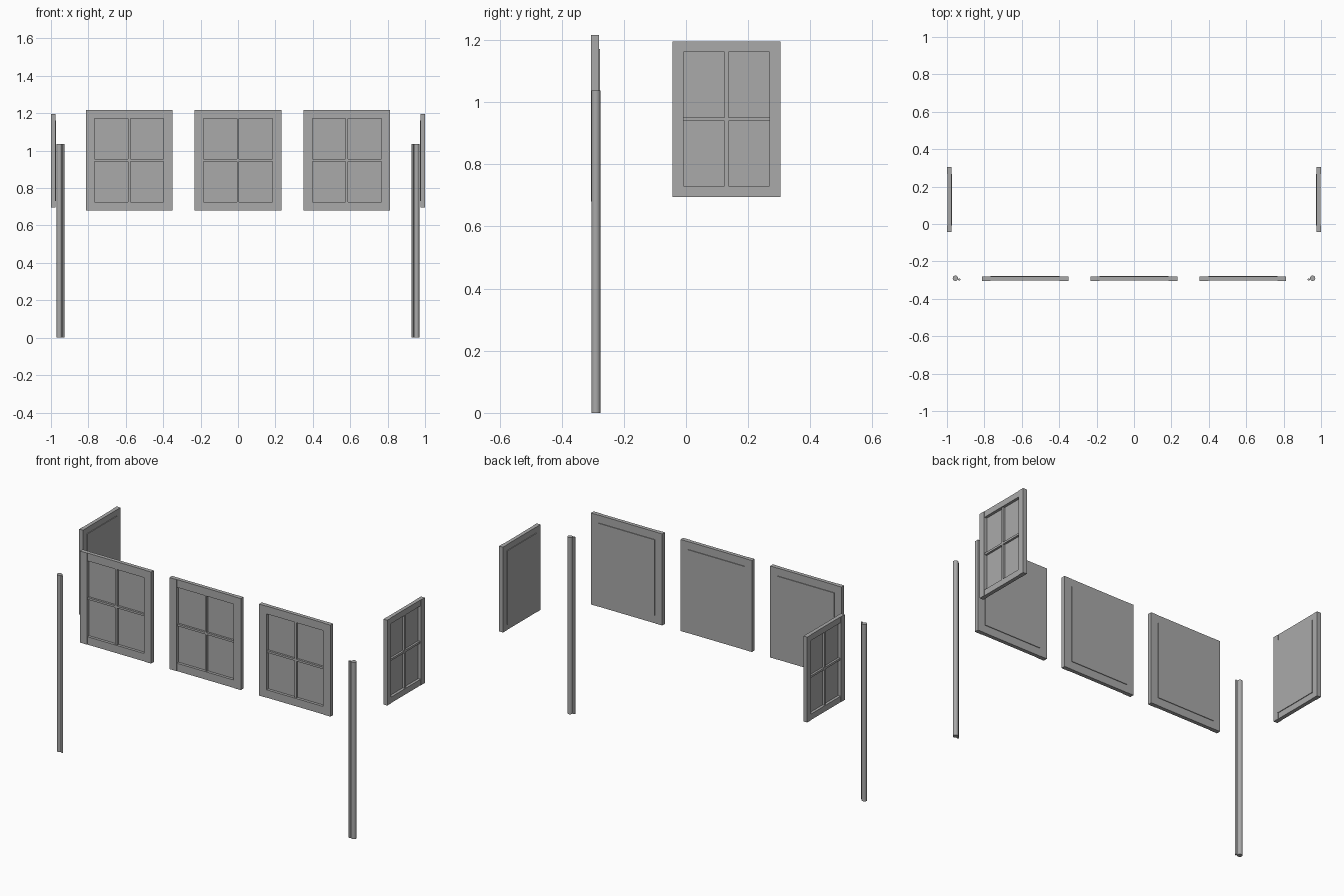
import bpy
import bmesh
from math import pi
from mathutils import Matrix, Vector

cube = bpy.data.objects.get("Cube")
if cube:
    bpy.data.objects.remove(cube, do_unlink=True)

grey = bpy.data.materials.new("plain grey")
grey.use_nodes = True
colour = (0.4, 0.4, 0.4, 1)
grey.diffuse_color = colour
grey.node_tree.nodes["Principled BSDF"].inputs["Base Color"].default_value = colour


def add_object(name, bm, matrix):
    mesh = bpy.data.meshes.new(name)
    bm.to_mesh(mesh)
    bm.free()
    mesh.materials.append(grey)
    ob = bpy.data.objects.new(name, mesh)
    ob.matrix_world = matrix
    bpy.context.collection.objects.link(ob)
    return ob


def box(name, matrix, x, y, z):
    """Box from (min, max) ranges along each axis."""
    bm = bmesh.new()
    bmesh.ops.create_cube(bm, size=1)
    for v in bm.verts:
        v.co = Vector(r[0] if c < 0 else r[1] for c, r in zip(v.co, (x, y, z)))
    return add_object(name, bm, matrix)


def window(name, location, turn, width, height, stile, rail, depth):
    """Window facing local -y, its lower middle front edge at the origin."""
    m = Matrix.Translation(location) @ Matrix.Rotation(turn, 4, 'Z')
    half, inner = width / 2, width / 2 - stile
    back = depth - 0.003
    for label, s in (("left", 1), ("right", -1)):
        x = sorted((s * inner, s * half))
        box(f"{name}_{label}_stile", m, x, (0, back), (0, height))
    box(name + "_bottom_rail", m, (-inner, inner), (0.002, back - 0.001), (0, rail))
    box(name + "_top_rail", m, (-inner, inner), (0.002, back - 0.001), (height - rail, height))
    # Pane sits behind the frame opening
    box(name + "_pane", m, (-inner, inner), (depth - 0.010, depth), (rail, height - rail))
    # Glazing bars
    bar, mid = 0.006, height / 2
    box(name + "_upright_bar", m, (-bar, bar), (0.006, back), (rail, height - rail))
    box(name + "_cross_bar", m, (-inner, inner), (0.006, back), (mid - bar, mid + bar))


# Three front windows
for name, x in (("right_front_window", -0.582), ("middle_front_window", 0), ("left_front_window", 0.582)):
    window(name, (x, -0.305, 0.68), 0, 0.463, 0.537, 0.047, 0.046, 0.028)

# Two side windows, facing outward
for name, s in (("left_side_window", 1), ("right_side_window", -1)):
    window(name, (s, 0.13, 0.695), s * pi / 2, 0.348, 0.501, 0.036, 0.035, 0.028)

# Corner posts, each a round pole with a thin rod on its inner side
for side, s in (("left", 1), ("right", -1)):
    for part, x, y, radius in (("post", 0.955, -0.290, 0.0145), ("post_rod", 0.934, -0.297, 0.006)):
        bm = bmesh.new()
        bmesh.ops.create_cone(bm, cap_ends=True, segments=16, radius1=radius, radius2=radius, depth=1.037)
        ob = add_object(f"{side}_{part}", bm, Matrix.Translation((s * x, y, 1.037 / 2)))
        bpy.ops.object.select_all(action='DESELECT')
        ob.select_set(True)
        bpy.context.view_layer.objects.active = ob
        bpy.ops.object.shade_smooth_by_angle()
